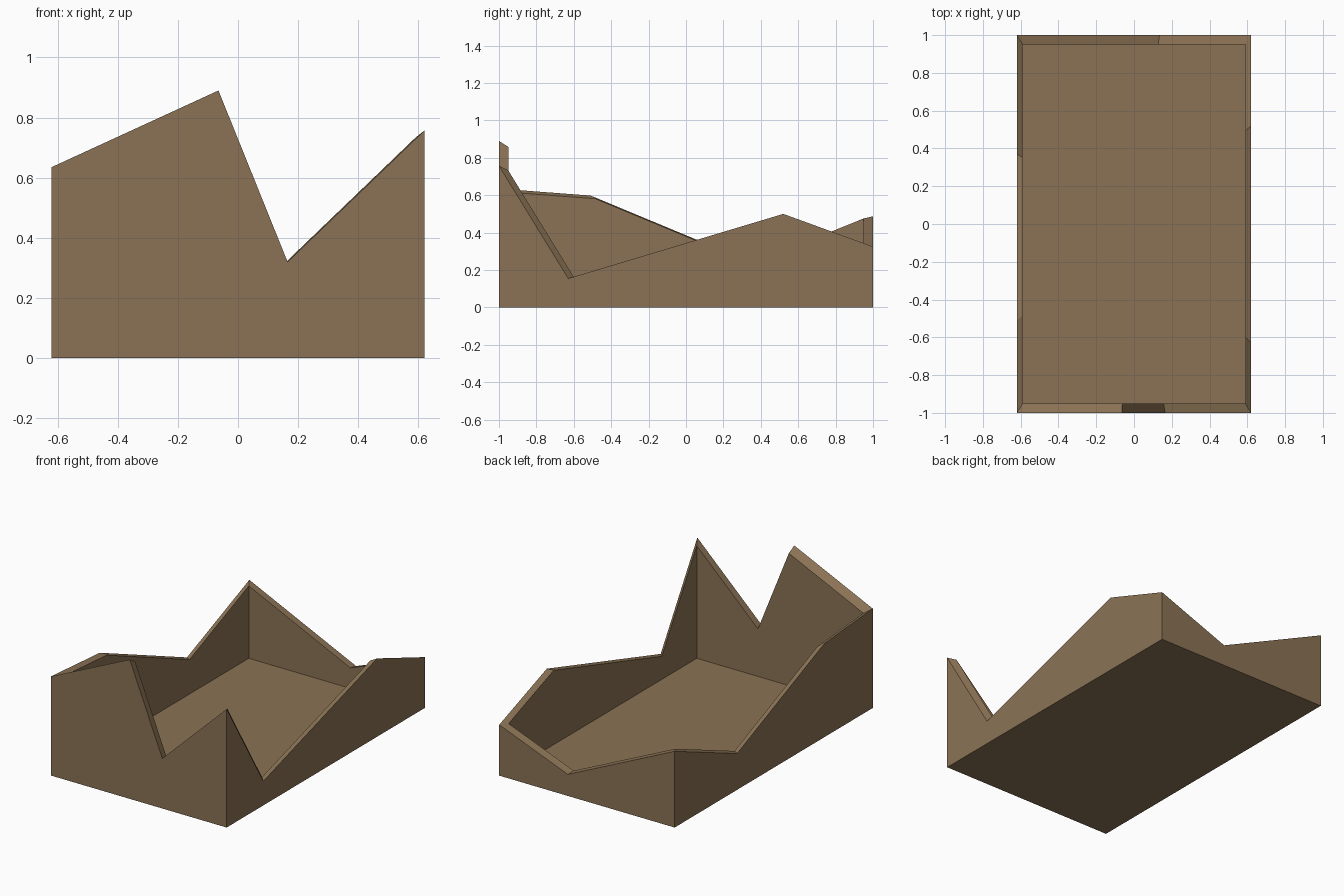
import bpy, bmesh
from mathutils import Vector

if "Cube" in bpy.data.objects:
    bpy.data.objects.remove(bpy.data.objects["Cube"])

HX, HY = 0.62, 1.0
SCALE, PIVOT = 0.95, Vector((0, 0, 0.26))   # inner hollow is the outer shell shrunk about this point

# broken rim of each wall, counter-clockwise; each wall starts at a corner
walls = [
    [(-HX, -HY, 0.635), (-0.065, -HY, 0.89), (0.165, -HY, 0.32)],   # front
    [(HX, -HY, 0.757), (HX, -0.63, 0.155), (HX, 0.52, 0.50)],       # right
    [(HX, HY, 0.325), (0.135, HY, 0.138)],                          # back
    [(-HX, HY, 0.487), (-HX, 0.37, 0.232), (-HX, -0.51, 0.598)],    # left
]

bm = bmesh.new()


def shell(inner):
    """Bottom and four jagged walls; returns the rim vertices."""
    def vert(p):
        p = Vector(p)
        return bm.verts.new(PIVOT + (p - PIVOT) * SCALE if inner else p)

    def face(vs):
        bm.faces.new(vs[::-1] if inner else vs)

    rims = [[vert(p) for p in w] for w in walls]
    base = [vert((w[0][0], w[0][1], 0)) for w in walls]
    for i in range(4):
        j = (i + 1) % 4
        top = rims[i] + [rims[j][0]]
        face([base[i], base[j]] + top[::-1])
    face(base[::-1])
    return [v for r in rims for v in r]


# outer shell, inner hollow and the rim joining them
outer, inner = shell(False), shell(True)
n = len(outer)
for i in range(n):
    j = (i + 1) % n
    bm.faces.new([outer[i], outer[j], inner[j], inner[i]])

mesh = bpy.data.meshes.new("broken_box")
bm.to_mesh(mesh)
bm.free()

# single brown colour
mat = bpy.data.materials.new("brown")
mat.diffuse_color = (0.258, 0.171, 0.091, 1)
mat.use_nodes = True
mat.node_tree.nodes["Principled BSDF"].inputs["Base Color"].default_value = mat.diffuse_color
mesh.materials.append(mat)
bpy.context.collection.objects.link(bpy.data.objects.new("broken_box", mesh))
